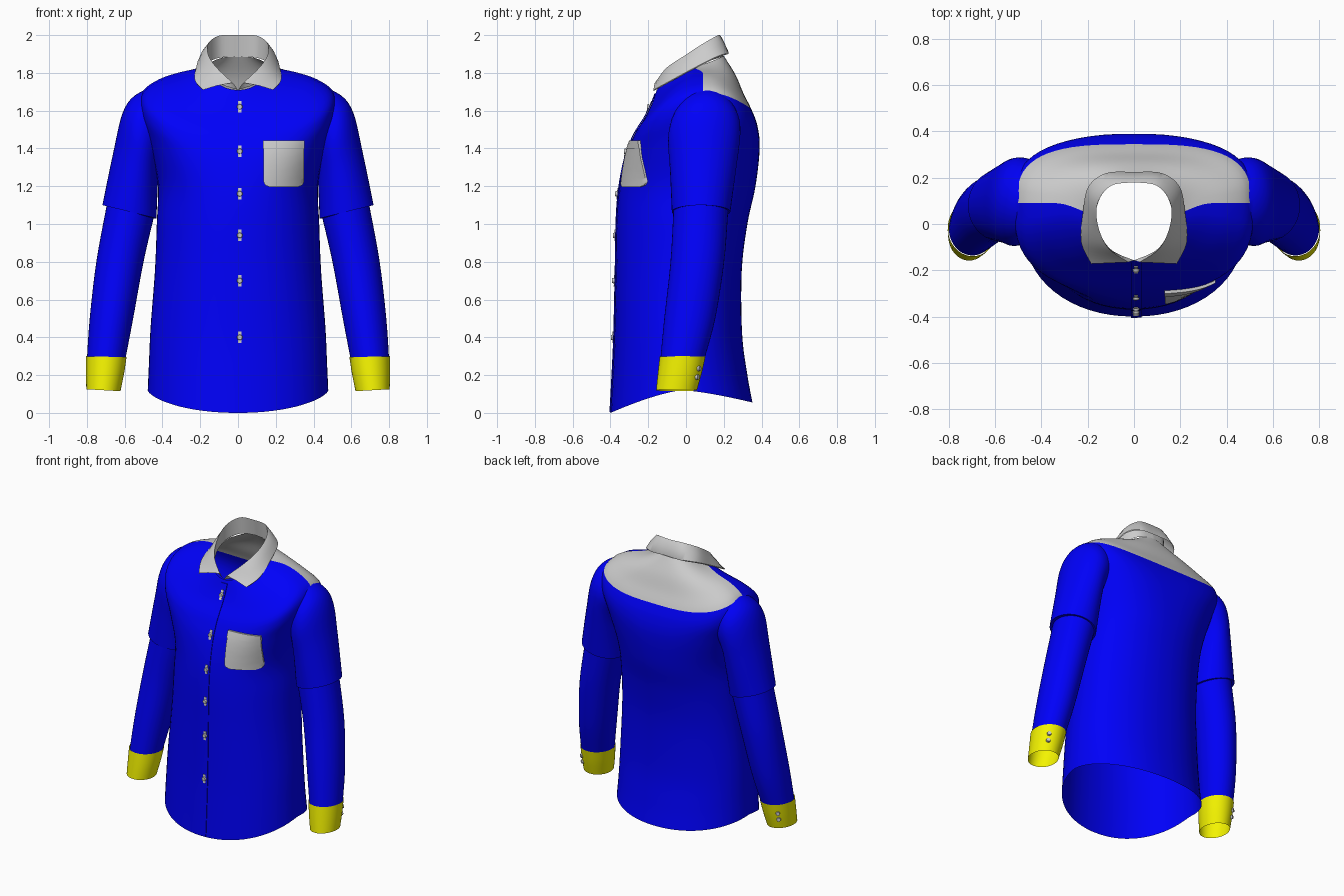
import bpy, bmesh, math
from mathutils import Vector
from mathutils.bvhtree import BVHTree

if "Cube" in bpy.data.objects:
    bpy.data.objects.remove(bpy.data.objects["Cube"])

SUB, NU = 5, 64


def material(name, colour):
    m = bpy.data.materials.new(name)
    m.diffuse_color = colour
    m.use_nodes = True
    m.node_tree.nodes["Principled BSDF"].inputs["Base Color"].default_value = m.diffuse_color
    return m


blue = material("blue_cloth", (0.0, 0.0, 0.95, 1))
yellow = material("yellow_cloth", (0.9, 0.9, 0.0, 1))
tags = [blue, material("tag_yoke", (.6, .6, .6, 1)), material("tag_cap", (.6, .6, .6, 1))]


def smooth_rows(rows, n=SUB):
    """Catmull-Rom interpolation through rows of numbers."""
    out = []
    for i in range(len(rows) - 1):
        p = [rows[max(0, min(len(rows) - 1, i + d))] for d in (-1, 0, 1, 2)]
        for k in range(n):
            t = k / n
            out.append([.5 * (2 * b + (c - a) * t + (2 * a - 5 * b + 4 * c - d) * t * t
                              + (3 * b - a - 3 * c + d) * t ** 3) for a, b, c, d in zip(*p)])
    return out + [list(rows[-1])]


def finish(name, bm, mats=(), shade=True):
    me = bpy.data.meshes.new(name)
    bm.to_mesh(me)
    bm.free()
    for m in mats:
        me.materials.append(m)
    ob = bpy.data.objects.new(name, me)
    bpy.context.collection.objects.link(ob)
    if shade:
        bpy.ops.object.select_all(action='DESELECT')
        ob.select_set(True)
        bpy.context.view_layer.objects.active = ob
        bpy.ops.object.shade_smooth_by_angle(angle=math.radians(40))
    return ob


def loft(rings, closed=True, caps=False, tag=lambda r, i: 0):
    bm = bmesh.new()
    vs = [[bm.verts.new(p) for p in ring] for ring in rings]
    n = len(rings[0])
    for r in range(len(vs) - 1):
        for i in range(n if closed else n - 1):
            j = (i + 1) % n
            bm.faces.new((vs[r][i], vs[r][j], vs[r + 1][j], vs[r + 1][i])).material_index = tag(r, i)
    if caps:
        for ring in (vs[0], vs[-1]):
            mid = bm.verts.new(sum((v.co for v in ring), Vector()) / n)
            for i in range(n):
                bm.faces.new((ring[i], ring[(i + 1) % n], mid)).material_index = 2
    bmesh.ops.recalc_face_normals(bm, faces=bm.faces)
    return bm


# Torso rings: half width, side y, side z, front y, front z, back y, back z, squareness
TORSO = [
    (.165, .03, 1.83, -.155, 1.71, .20, 1.89, .95),
    (.30, .085, 1.805, -.18, 1.64, .262, 1.79, .8),
    (.42, .09, 1.765, -.215, 1.57, .305, 1.69, .7),
    (.505, .09, 1.70, -.26, 1.50, .345, 1.61, .66),
    (.515, .09, 1.60, -.29, 1.44, .378, 1.52, .7),
    (.475, .08, 1.45, -.325, 1.34, .39, 1.40, .8),
    (.425, .06, 1.22, -.355, 1.18, .368, 1.20, .9),
    (.43, .03, 1.00, -.368, 1.00, .325, 1.00, .95),
    (.44, .01, .75, -.372, .75, .295, .75, .95),
    (.463, -.01, .45, -.38, .40, .297, .42, .95),
    (.472, -.02, .25, -.39, .18, .325, .20, .95),
    (.478, -.02, .12, -.40, .00, .352, .055, .95)]


def torso_ring(row):
    a, ys, zs, yf, zf, yb, zb, p = row
    pts = []
    for i in range(NU):
        c, s = math.cos(2 * math.pi * i / NU), math.sin(2 * math.pi * i / NU)
        y1, z1 = (yb, zb) if s > 0 else (yf, zf)
        pts.append((a * math.copysign(abs(c) ** p, c), ys + (y1 - ys) * abs(s) ** p,
                    zs + (z1 - zs) * abs(s) ** 1.3))
    return pts


torso = finish("torso", loft([torso_ring(r) for r in smooth_rows(TORSO)], caps=True,
               tag=lambda r, i: int(r < 3 * SUB and i < NU // 2)), tags, False)

# Sleeve rings: inner x, inner z, outer x, outer z, centre y, y radius
UPPER = [(.34, 1.42, .42, 1.735, .11, .14), (.40, 1.37, .54, 1.685, .105, .18),
         (.42, 1.30, .61, 1.59, .095, .19), (.425, 1.20, .66, 1.38, .09, .175),
         (.432, 1.03, .718, 1.10, .08, .155)]
LOWER = [(.447, 1.03, .695, 1.10, .078, .145), (.50, .80, .75, .80, .06, .142),
         (.555, .50, .785, .50, .02, .135), (.597, .28, .80, .28, -.02, .116)]
CUFF = [(.59, .295, .805, .30, -.018, .121), (.603, .21, .805, .21, -.033, .116),
        (.622, .115, .803, .125, -.05, .108)]


def sleeve_ring(row, s, n=40):
    xi, zi, xo, zo, yc, ry = row
    pts = []
    for k in range(n):
        c, d = math.cos(2 * math.pi * k / n), math.sin(2 * math.pi * k / n)
        pts.append((s * ((xi + xo) / 2 + c * (xo - xi) / 2), yc + ry * d,
                    (zi + zo) / 2 + c * (zo - zi) / 2))
    return pts


# Join the upper sleeves to the torso, then split the result into cloth and yoke
helpers = [torso]
for s in (-1, 1):
    tube = finish("sleeve_tube", loft([sleeve_ring(r, s) for r in smooth_rows(UPPER)], caps=True), tags, False)
    tube.hide_render = True
    mod = torso.modifiers.new("join", 'BOOLEAN')
    mod.operation, mod.solver, mod.object = 'UNION', 'EXACT', tube
    helpers.append(tube)
joined = bpy.data.meshes.new_from_object(torso.evaluated_get(bpy.context.evaluated_depsgraph_get()))
for ob in helpers:
    bpy.data.objects.remove(ob)
for name, index, mats in (("shirt_body", 0, [blue]), ("shoulder_yoke", 1, [])):
    bm = bmesh.new()
    bm.from_mesh(joined)
    bmesh.ops.delete(bm, geom=[f for f in bm.faces if f.material_index != index], context='FACES')
    for f in bm.faces:
        f.material_index = 0
    finish(name, bm, mats)
bm = bmesh.new()
bm.from_mesh(joined)
surface = BVHTree.FromBMesh(bm)
bm.free()


def front_y(x, z):
    hit = surface.ray_cast(Vector((x, -2, z)), Vector((0, 1, 0)))[0]
    return hit.y if hit else -.16


# Lower sleeves with a step at the elbow, cuffs and cuff buttons
def button(name, loc, normal, r=.015):
    bm = bmesh.new()
    bmesh.ops.create_cone(bm, cap_ends=True, segments=16, radius1=r, radius2=r * .85, depth=.012)
    ob = finish(name, bm)
    ob.location = loc
    ob.rotation_euler = Vector(normal).to_track_quat('Z', 'Y').to_euler()


for s, side in ((-1, "right"), (1, "left")):
    rings = [UPPER[-1]] + smooth_rows(LOWER)
    finish(side + "_lower_sleeve", loft([sleeve_ring(r, s) for r in rings]), [blue])
    finish(side + "_cuff", loft([sleeve_ring(r, s) for r in smooth_rows(CUFF)]), [yellow])
    for z in (.19, .235):
        button(side + "_cuff_button", (s * .763, .065 + (z - .21) * .2, z), (s * .52, .85, 0))


# Patches laid on the front surface
def patch(name, x0, x1, z0, z1, lift, nx, nz, mats=(), radius=0):
    rows = []
    for k in range(nz + 1):
        z = z0 + (z1 - z0) * k / nz
        d = max(0, radius - (z - z0))
        inset = radius - math.sqrt(radius * radius - d * d)
        xs = [x0 + inset + (x1 - x0 - 2 * inset) * i / nx for i in range(nx + 1)]
        rows.append([(x, front_y(x, z) - lift, z) for x in xs])
    bm = loft(rows, closed=False)
    back = bmesh.ops.extrude_face_region(bm, geom=bm.faces[:])
    for v in back["geom"]:
        if isinstance(v, bmesh.types.BMVert):
            v.co.y += lift - .001
    bmesh.ops.recalc_face_normals(bm, faces=bm.faces)
    finish(name, bm, mats)


patch("button_placket", -.014, .032, .004, 1.69, .006, 2, 50, [blue])
patch("chest_pocket", .135, .35, 1.195, 1.44, .010, 12, 24, radius=.035)
patch("pocket_hem", .132, .353, 1.40, 1.443, .014, 12, 3)
for z in (1.62, 1.385, 1.16, .94, .70, .40):
    patch("buttonhole", .0, .018, z - .03, z + .03, .009, 1, 3)
    button("front_button", (.009, front_y(.009, z) - .012, z), (0, -1, 0))

# Folded collar: neck seam, stand, fold line and outer edge, from the back to the front
NECK = [(0, .198, 1.885), (.10, .175, 1.88), (.158, .09, 1.85), (.155, -.02, 1.80), (.10, -.11, 1.745), (.0, -.157, 1.71)]
FOLD = [(0, .18, 2.0), (.10, .165, 1.997), (.157, .09, 1.955), (.155, -.01, 1.89), (.11, -.105, 1.825), (.025, -.165, 1.745)]
EDGE = [(0, .225, 1.91), (.12, .220, 1.905), (.198, .16, 1.885), (.222, .04, 1.825), (.228, -.08, 1.76), (.185, -.172, 1.71)]


def both_sides(points):
    half = smooth_rows(points, 6)
    return [Vector((-x, y, z)) for x, y, z in half[:0:-1]] + [Vector(p) for p in half]


neck, fold, edge = both_sides(NECK), both_sides(FOLD), both_sides(EDGE)
crest = [f.lerp(e, .07) + Vector((0, 0, .004)) for f, e in zip(fold, edge)]
belly = [f.lerp(e, .55) + Vector((f.x * .03, 0, .006)) for f, e in zip(fold, edge)]
hem = [e + (n - e) * .03 - Vector((0, 0, .006)) for e, n in zip(edge, neck)]
finish("collar", loft([neck, fold, crest, belly, edge, hem], closed=False))

for m in tags[1:]:
    bpy.data.materials.remove(m)
